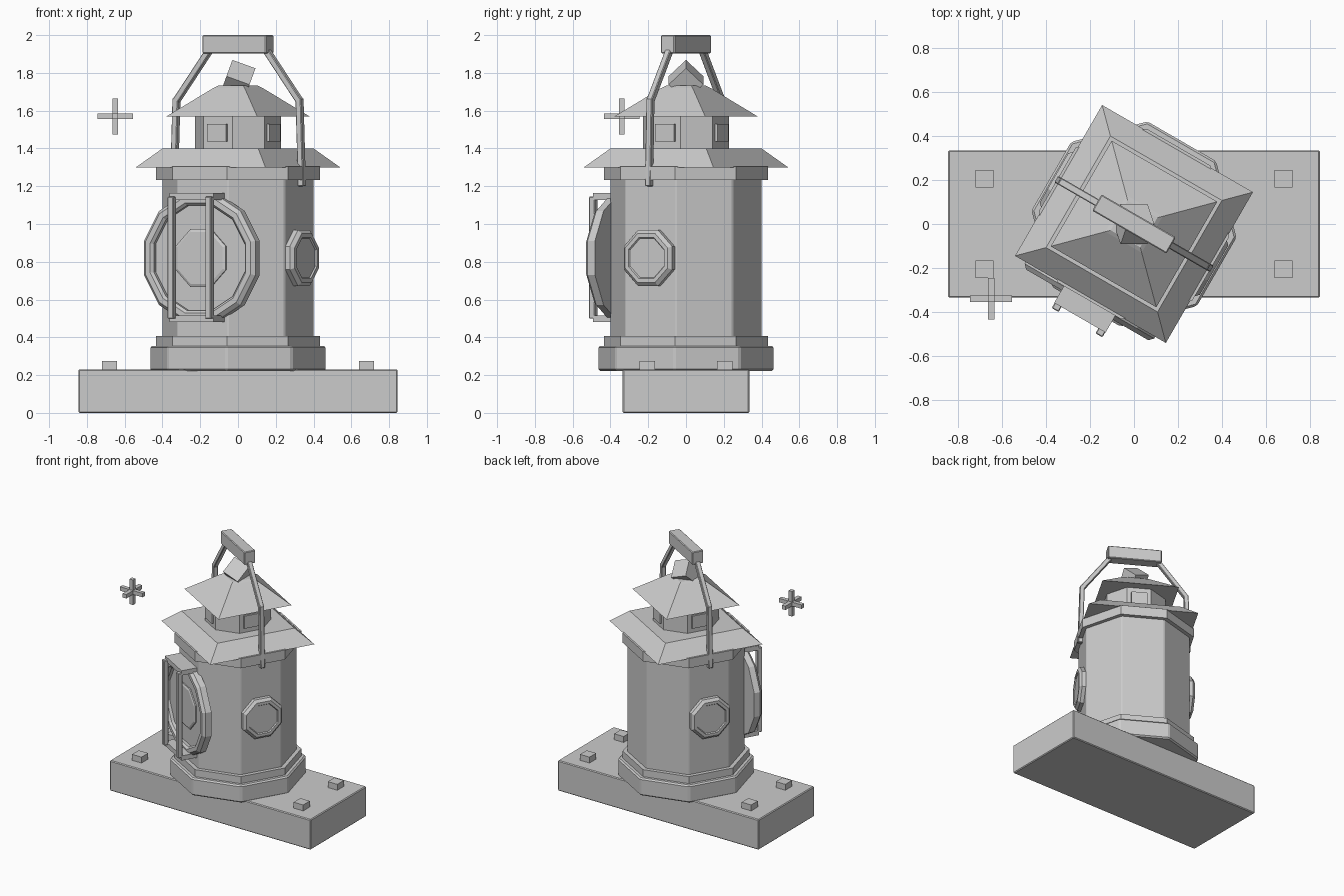
import bpy, bmesh, math
from mathutils import Matrix, Vector

if "Cube" in bpy.data.objects:
    bpy.data.objects.remove(bpy.data.objects["Cube"])

grey = bpy.data.materials.new("plain grey")
grey.diffuse_color = (0.6, 0.6, 0.6, 1)
grey.use_nodes = True
grey.node_tree.nodes["Principled BSDF"].inputs["Base Color"].default_value = grey.diffuse_color

R = math.radians
TURN = Matrix.Rotation(R(-30), 4, 'Z')        # the lantern stands turned on its plank
FRONT = Matrix.Rotation(R(90), 4, 'X')        # local z points out of the front face


def finish(name, bm, matrix, bevel=0):
    bm.transform(matrix)
    bmesh.ops.recalc_face_normals(bm, faces=bm.faces[:])
    me = bpy.data.meshes.new(name)
    bm.to_mesh(me)
    bm.free()
    me.materials.append(grey)
    ob = bpy.data.objects.new(name, me)
    bpy.context.collection.objects.link(ob)
    if bevel:
        mod = ob.modifiers.new("bevel", 'BEVEL')
        mod.width = bevel
        mod.segments = 1
        mod.limit_method = 'ANGLE'
        mod.angle_limit = R(30)
    return ob


def box(name, size, place, matrix=TURN, bevel=0):
    """Box of a given size, placed by a vector or a matrix."""
    bm = bmesh.new()
    bmesh.ops.create_cube(bm, size=1)
    if not isinstance(place, Matrix):
        place = Matrix.Translation(place)
    bm.transform(place @ Matrix.Diagonal((*size, 1)))
    return finish(name, bm, matrix, bevel)


def loft(name, n, sections, matrix=TURN, bevel=0):
    """n-sided solid through (radius, height) sections, flat sides on the axes."""
    bm = bmesh.new()
    rings = []
    for r, z in sections:
        angles = [2 * math.pi * (i + 0.5) / n for i in range(n)]
        rings.append([bm.verts.new((r * math.cos(a), r * math.sin(a), z)) for a in angles])
    for a, b in zip(rings, rings[1:]):
        for i in range(n):
            j = (i + 1) % n
            bm.faces.new((a[i], a[j], b[j], b[i]))
    bm.faces.new(rings[0])
    bm.faces.new(rings[-1])
    return finish(name, bm, matrix, bevel)


def bar(name, a, b, width):
    """Square bar between two points in the lantern's frame."""
    a, b = Vector(a), Vector(b)
    d = b - a
    rot = Matrix.Rotation(math.atan2(d.x, d.z), 4, 'Y')
    box(name, (width, width, d.length), Matrix.Translation((a + b) / 2) @ rot, TURN, 0.004)


# Plank and its four bolts
STILL = Matrix.Identity(4)
box("plank", (1.69, 0.67, 0.23), (0, 0, 0.115), STILL, 0.006)
for x in (-0.68, 0.68):
    for y in (-0.205, 0.205):
        box("plank_bolt", (0.08, 0.08, 0.06), (x, y, 0.245), STILL)

# Octagonal body
loft("base_ring", 8, [(0.47, 0.222), (0.47, 0.355)], bevel=0.01)
loft("lower_collar", 8, [(0.437, 0.34), (0.437, 0.408)])
loft("body", 8, [(0.406, 0.35), (0.406, 1.28)], bevel=0.006)
loft("upper_collar", 8, [(0.437, 1.232), (0.437, 1.305)])
loft("neck", 8, [(0.229, 1.38), (0.229, 1.59)])

# Square roofs
loft("lower_roof", 4, [(0.56, 1.3), (0.414, 1.4)])
loft("upper_roof", 4, [(0.392, 1.57), (0.135, 1.72), (0.11, 1.732)])

# Neck windows
for k in range(4):
    box("neck_window", (0.115, 0.03, 0.095), (0, -0.211, 1.483),
        TURN @ Matrix.Rotation(R(90 * k), 4, 'Z'))

# Tilted cube finial
box("finial", (0.13, 0.13, 0.13),
    Matrix.Translation((0, 0, 1.76)) @ Matrix.Rotation(R(20), 4, 'Y')
    @ Matrix.Rotation(R(45), 4, 'X'), STILL)

# Large front lens: rim, recessed dish and small glass
lens = TURN @ Matrix.Translation((0, 0, 0.82)) @ FRONT
loft("lens_rim", 12, [(0.352, 0.36), (0.352, 0.405), (0.332, 0.425), (0.302, 0.425),
                      (0.288, 0.41), (0.288, 0.388)], lens)
loft("lens_glass", 8, [(0.165, 0.38), (0.165, 0.396), (0.15, 0.402)], lens)

# Octagonal portholes on both sides
for k in (90, -90):
    m = TURN @ Matrix.Rotation(R(k), 4, 'Z') @ Matrix.Translation((0, 0, 0.82)) @ FRONT
    loft("side_porthole", 8, [(0.16, 0.36), (0.16, 0.402), (0.14, 0.42), (0.118, 0.42),
                              (0.112, 0.412)], m)

# Guard in front of the lens
for z in (0.498, 1.145):
    box("guard_plate", (0.27, 0.13, 0.036), (0, -0.427, z))
for x in (-0.115, 0.115):
    box("guard_bar", (0.036, 0.036, 0.645), (x, -0.5, 0.822), bevel=0.004)

# Carrying handle
box("handle_grip", (0.39, 0.085, 0.097), (0, 0, 1.9515), bevel=0.005)
for s in (-1, 1):
    bar("handle_lower_bar", (s * 0.391, 0, 1.2), (s * 0.376, 0, 1.665), 0.034)
    bar("handle_upper_bar", (s * 0.378, 0, 1.65), (s * 0.17, 0, 1.925), 0.034)

# Small floating three-way cross
for axis in range(3):
    size = [0.03] * 3
    size[axis] = 0.19
    box("cross_arm", size, (-0.65, -0.34, 1.57), STILL)
